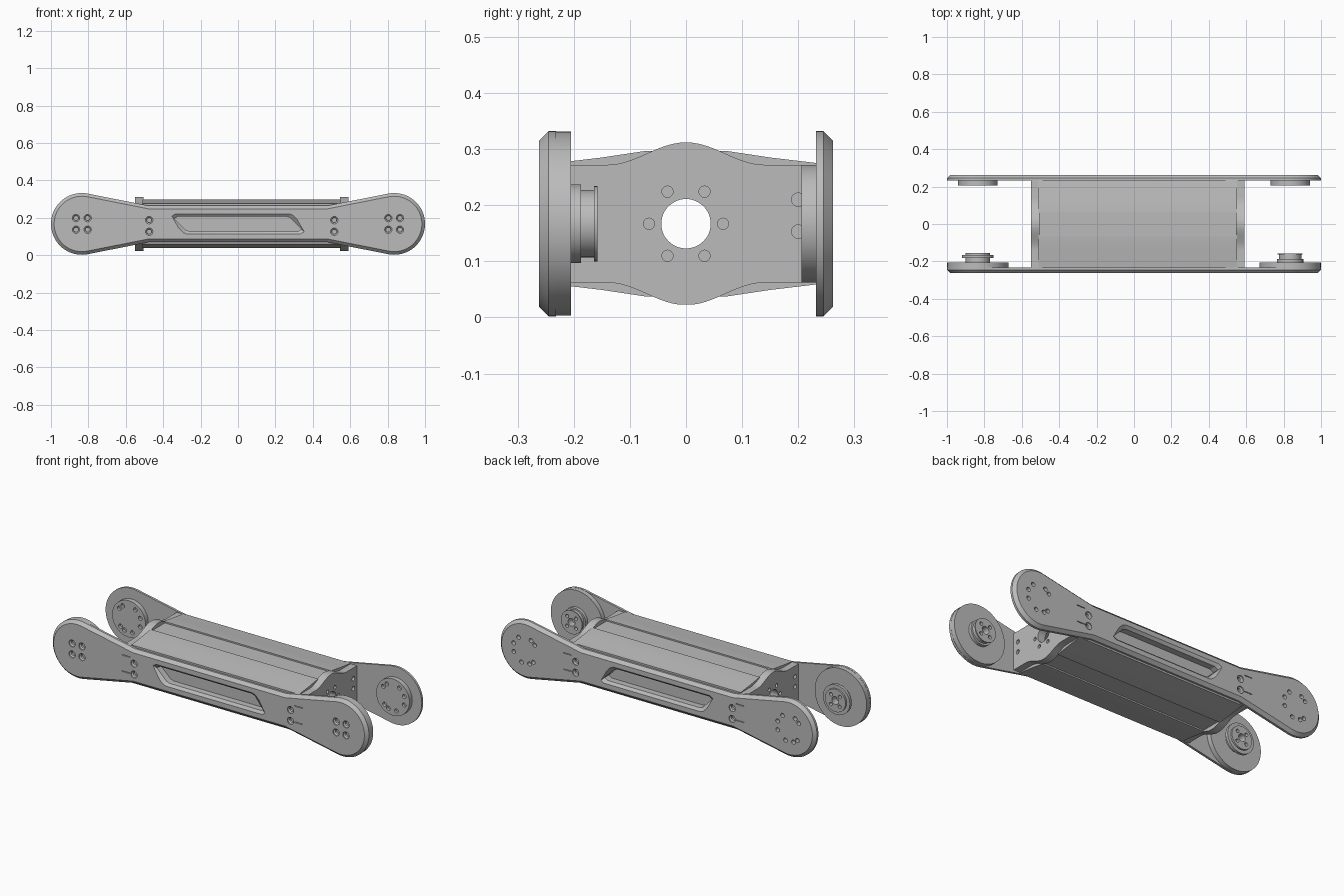
import bpy, bmesh
from math import sin, cos, pi, radians, acos, atan2, hypot

cube = bpy.data.objects.get("Cube")
if cube:
    bpy.data.objects.remove(cube, do_unlink=True)

MID = 0.167      # height of the arm's axis
END = 0.835      # distance of the joint centres from the middle
SHIFT = 0.02     # offset of the central beam along x

grey = bpy.data.materials.new("machined_grey")
grey.use_nodes = True
grey.diffuse_color = (0.5, 0.5, 0.5, 1)
grey.node_tree.nodes["Principled BSDF"].inputs["Base Color"].default_value = (0.5, 0.5, 0.5, 1)


# Outlines
def circle(u, v, r, n=48):
    return [(u + r * cos(2 * pi * i / n), v + r * sin(2 * pi * i / n)) for i in range(n)]


def dogbone(inset=0.0):
    """Two round ends joined by a straight narrow waist."""
    r, neck, nx = 0.165 - inset, 0.098 - inset, 0.48
    d = hypot(END - nx, neck)
    a = atan2(neck, nx - END) - acos(r / d)
    arc = [(END + r * cos(a * t / 20), r * sin(a * t / 20)) for t in range(-20, 21)]
    half = [(nx, -neck)] + arc + [(nx, neck)]
    return [(x, MID + z) for x, z in half] + [(-x, MID - z) for x, z in half]


def slot(grow=0.0):
    """Slanted window with clipped corners."""
    w, s, h = 0.31 + grow, 0.03, 0.04 + grow
    half = [(-w - s, h - 0.012), (-w - s + 0.02, h), (w - s - 0.02, h), (w - s, h - 0.008)]
    return [(x, MID + z) for x, z in half] + [(-x, MID - z) for x, z in half]


def mirrored_profile(half):
    """Full outline from (y, half height) points on the +y side."""
    top = half + [(-y, h) for y, h in reversed(half)]
    return [(y, MID + h) for y, h in top] + [(y, MID - h) for y, h in reversed(top)]


# Mesh helpers
def add_loft(bm, layers, axis="y"):
    rings = []
    for outline, a in layers:
        rings.append([bm.verts.new((u, a, v) if axis == "y" else (a, u, v)) for u, v in outline])
    faces = [bm.faces.new(rings[0]), bm.faces.new(rings[-1][::-1])]
    n = len(rings[0])
    for lo, hi in zip(rings, rings[1:]):
        for i in range(n):
            j = (i + 1) % n
            faces.append(bm.faces.new((lo[j], lo[i], hi[i], hi[j])))
    bmesh.ops.recalc_face_normals(bm, faces=faces)


def make(name, lofts, axis="y"):
    bm = bmesh.new()
    for layers in lofts:
        add_loft(bm, layers, axis)
    mesh = bpy.data.meshes.new(name)
    bm.to_mesh(mesh)
    bm.free()
    mesh.materials.append(grey)
    obj = bpy.data.objects.new(name, mesh)
    bpy.context.collection.objects.link(obj)
    return obj


def cut(obj, lofts, axis="y"):
    cutter = make("cutter", lofts, axis)
    cutter.hide_render = True
    mod = obj.modifiers.new("cut", "BOOLEAN")
    mod.operation, mod.solver, mod.use_self = "DIFFERENCE", "EXACT", True
    mod.object = cutter
    bpy.context.view_layer.update()
    result = bpy.data.meshes.new_from_object(obj.evaluated_get(bpy.context.evaluated_depsgraph_get()))
    obj.modifiers.clear()
    obj.data = result
    bpy.data.objects.remove(cutter, do_unlink=True)


def smooth(obj):
    bpy.ops.object.select_all(action="DESELECT")
    obj.select_set(True)
    bpy.context.view_layer.objects.active = obj
    bpy.ops.object.shade_smooth_by_angle(angle=radians(25))


def hole(u, v, r, a, b):
    return [(circle(u, v, r, 16), a), (circle(u, v, r, 16), b)]


def screw_hole(u, v, side):
    """Countersunk blind hole from the outer face of a side plate."""
    rings = [(0.02, 0.28), (0.02, 0.256), (0.013, 0.250), (0.013, 0.238)]
    return [(circle(u, v, r, 20), side * y) for r, y in rings]


def ring_holes(x, a, b):
    """Unevenly spaced bolt holes around a joint."""
    return [hole(x + 0.076 * cos(radians(t)), MID + 0.076 * sin(radians(t)), 0.012, a, b)
            for t in (143, 120, 57, 18, -20, -73, -112, -134)]


# Side plates
for name, side in (("front_plate", -1), ("back_plate", 1)):
    plate = make(name, [[(dogbone(), side * 0.232), (dogbone(), side * 0.245),
                         (dogbone(0.017), side * 0.262)]])
    cuts = [[(slot(), side * 0.2), (slot(), side * 0.248), (slot(0.022), side * 0.27)]]
    for x in (-0.475, 0.515):
        cuts += [screw_hole(x, MID + dz, side) for dz in (0.02, -0.042)]
        # fine slits beside the screws
        x0 = x - 0.075 if x < 0 else x + 0.025
        for z in (0.125, 0.218):
            line = [(x0, z - 0.002), (x0 + 0.05, z - 0.002), (x0 + 0.05, z + 0.002), (x0, z + 0.002)]
            cuts.append([(line, side * 0.255), (line, side * 0.28)])
    for x in (-END, END):
        if side < 0:
            cuts += [screw_hole(x + dx, MID + dz, side) for dx in (-0.031, 0.031) for dz in (-0.031, 0.031)]
        else:
            cuts += ring_holes(x, 0.238, 0.28)
    cut(plate, cuts)
    smooth(plate)

# Joint bosses, hubs and bearing discs
hub_profiles = {
    "right": [(0.065, -0.206), (0.065, -0.182), (0.085, -0.182), (0.085, -0.166), (0.065, -0.166), (0.065, -0.156)],
    "left": [(0.07, -0.206), (0.07, -0.187), (0.06, -0.187), (0.06, -0.164), (0.067, -0.164), (0.067, -0.158)],
}
for name, x in (("right", -END), ("left", END)):
    boss = make(name + "_boss", [[(circle(x, MID, 0.164, 64), -0.236), (circle(x, MID, 0.164, 64), -0.205)]])
    hub = make(name + "_hub", [[(circle(x, MID, r), y) for r, y in hub_profiles[name]]])
    cut(hub, [hole(x, MID, 0.022, -0.195, -0.14)] +
        [hole(x + 0.04 * cos(t * pi / 2 + 0.8), MID + 0.04 * sin(t * pi / 2 + 0.8), 0.01, -0.185, -0.14)
         for t in range(4)])
    disc = make(name + "_bearing_disc", [[(circle(x, MID, 0.105), 0.236), (circle(x, MID, 0.105), 0.206)]])
    cut(disc, ring_holes(x, 0.222, 0.19))
    for part in (boss, hub, disc):
        smooth(part)

# Hollow central beam with a shallow band along its top and bottom
outer = mirrored_profile([(0.234, 0.108), (0.15, 0.118), (0.07, 0.13), (0.06, 0.13), (0.06, 0.122)])
inner = mirrored_profile([(0.2, 0.09), (0.06, 0.105)])
beam = make("central_beam", [[(outer, SHIFT - 0.53), (outer, SHIFT + 0.53)]], "x")
cut(beam, [[(inner, -0.7), (inner, 0.7)]], "x")
cut(beam, [[(slot(), s * 0.212), (slot(), s * 0.25)] for s in (-1, 1)])
smooth(beam)

# End brackets with a bulged middle and a bolt circle
ys = [0.14 * (12 - i) / 12 for i in range(12)]
bulge = [(0.233, 0.105)] + [(y, 0.105 + 0.02 * (1 + cos(pi * y / 0.14))) for y in ys]
outline = mirrored_profile(bulge)
for name, sx in (("right", -1), ("left", 1)):
    a, b = SHIFT + sx * 0.525, SHIFT + sx * 0.57
    bracket = make(name + "_bracket", [[(outline, a), (outline, b)]], "x")
    bolts = [hole(0.066 * cos(i * pi / 3), MID + 0.066 * sin(i * pi / 3), 0.01, SHIFT + sx * 0.55, SHIFT + sx * 0.6)
             for i in range(6)]
    bolts += [hole(s * 0.2, MID + dz, 0.012, SHIFT + sx * 0.55, SHIFT + sx * 0.6)
              for s in (-1, 1) for dz in (-0.014, 0.043)]
    bore = circle(0, MID, 0.044)
    cut(bracket, bolts + [[(bore, SHIFT + sx * 0.4), (bore, SHIFT + sx * 0.7)]], "x")
    smooth(bracket)
